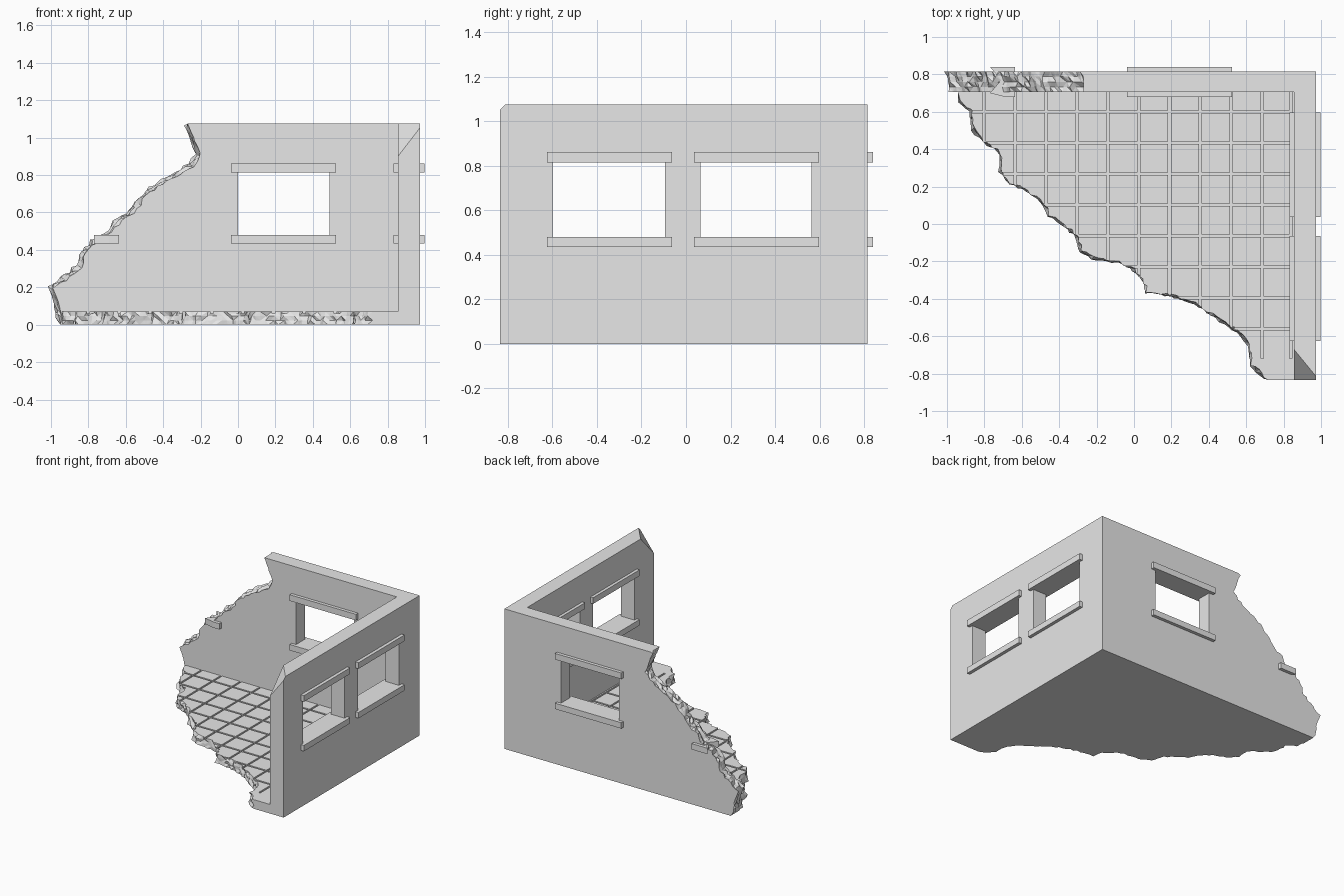
import bpy, bmesh, random
from mathutils import Vector

random.seed(4)
if "Cube" in bpy.data.objects:
    bpy.data.objects.remove(bpy.data.objects["Cube"])

grey = bpy.data.materials.new("plain grey")
grey.use_nodes = True
grey.diffuse_color = (0.8, 0.8, 0.8, 1)
grey.node_tree.nodes["Principled BSDF"].inputs["Base Color"].default_value = (0.8, 0.8, 0.8, 1)

TOP, FLOOR = 1.075, 0.07
INNER_X, OUTER_X = 0.855, 0.972
INNER_Y, OUTER_Y, FRONT_Y = 0.705, 0.815, -0.835


def finish(bm, name):
    bmesh.ops.recalc_face_normals(bm, faces=bm.faces)
    mesh = bpy.data.meshes.new(name)
    bm.to_mesh(mesh)
    bm.free()
    mesh.materials.append(grey)
    obj = bpy.data.objects.new(name, mesh)
    bpy.context.collection.objects.link(obj)
    return obj


def boxes(name, spans):
    """One object holding a box for every (low corner, high corner) pair."""
    bm = bmesh.new()
    for low, high in spans:
        low, high = Vector(low), Vector(high)
        verts = bmesh.ops.create_cube(bm, size=1)["verts"]
        for v in verts:
            v.co = (low + high) / 2 + v.co * (high - low)
    return finish(bm, name)


def boolean(obj, other, operation):
    mod = obj.modifiers.new("cut", "BOOLEAN")
    mod.operation, mod.solver, mod.object = operation, "EXACT", other
    bpy.context.view_layer.objects.active = obj
    bpy.ops.object.modifier_apply(modifier=mod.name)
    bpy.data.objects.remove(other)


def slab(name, broken, straight, place, outward, shift, rough, layers=5):
    """Slab with one rough broken edge; shift moves the far layer of that edge."""
    path = []
    for a, b in zip(broken, broken[1:]):
        a, b = Vector(a), Vector(b)
        steps = max(1, round((b - a).length / 0.028))
        path += [a.lerp(b, i / steps) for i in range(steps)]
    path.append(Vector(broken[-1]))
    outward, shift = Vector(outward).normalized(), Vector(shift)
    last = len(path) - 1
    bm = bmesh.new()
    rings = []
    for k in range(layers):
        depth = k / (layers - 1)
        ring = []
        for i, p in enumerate(path):
            q = p.copy()
            if 0 < i < last:
                q += outward * random.uniform(-rough, rough) + shift * depth
            ring.append(bm.verts.new(place(q.x, q.y, depth)))
        corners = [bm.verts.new(place(x, y, depth)) for x, y in straight] if k in (0, layers - 1) else []
        rings.append((ring, corners))
    # Rough edge as split facets
    for (low, _), (high, _) in zip(rings, rings[1:]):
        for i in range(last):
            a, b, c, d = low[i], low[i + 1], high[i + 1], high[i]
            pairs = ((a, b, c), (a, c, d)) if random.random() < 0.5 else ((a, b, d), (b, c, d))
            for tri in pairs:
                bm.faces.new(tri)
    # Caps and plain sides
    (ring0, corner0), (ring1, corner1) = rings[0], rings[-1]
    bm.faces.new(ring0 + corner0)
    bm.faces.new(ring1 + corner1)
    for a, b, c, d in zip(corner0, corner0[1:], corner1[1:], corner1):
        bm.faces.new((a, b, c, d))
    bm.faces.new([r[last] for r, _ in rings] + [corner1[0], corner0[0]])
    bm.faces.new([r[0] for r, _ in rings] + [corner1[-1], corner0[-1]])
    return finish(bm, name)


# Back wall, broken along its sloping end
wall_edge = [(-0.95, 0), (-0.95, 0.07), (-0.985, 0.19), (-0.92, 0.24), (-0.84, 0.31),
             (-0.81, 0.38), (-0.76, 0.44), (-0.67, 0.49), (-0.64, 0.54), (-0.56, 0.60),
             (-0.47, 0.71), (-0.33, 0.79), (-0.24, 0.85), (-0.20, 0.90), (-0.23, 0.98), (-0.27, TOP)]
walls = slab("ruined_walls", wall_edge, [(OUTER_X, TOP), (OUTER_X, 0)],
             lambda x, z, d: (x, INNER_Y + (OUTER_Y - INNER_Y) * d, z),
             (-1, 1), (-0.025, 0.01), 0.011)

# Side wall with its upper front corner sliced off
side = boxes("side_wall", [((INNER_X, FRONT_Y, 0), (OUTER_X, OUTER_Y, TOP))])
bm = bmesh.new()
bm.from_mesh(side.data)
a, b, c = Vector((INNER_X, FRONT_Y, 0.90)), Vector((INNER_X, -0.67, TOP)), Vector((OUTER_X, -0.813, TOP))
normal = (b - a).cross(c - a)
if normal.z < 0:
    normal.negate()
cut = bmesh.ops.bisect_plane(bm, geom=bm.verts[:] + bm.edges[:] + bm.faces[:],
                             plane_co=a, plane_no=normal, clear_outer=True)
bmesh.ops.contextual_create(bm, geom=[e for e in cut["geom_cut"] if isinstance(e, bmesh.types.BMEdge)])
bmesh.ops.recalc_face_normals(bm, faces=bm.faces)
bm.to_mesh(side.data)
bm.free()

# Floor, broken along the diagonal
floor_edge = [(-0.94, 0.70), (-0.93, 0.66), (-0.87, 0.61), (-0.86, 0.51), (-0.80, 0.44),
              (-0.71, 0.38), (-0.715, 0.29), (-0.66, 0.22), (-0.57, 0.18), (-0.48, 0.11),
              (-0.45, 0.05), (-0.37, 0), (-0.30, -0.07), (-0.28, -0.14), (-0.22, -0.18),
              (-0.08, -0.20), (0, -0.24), (0.05, -0.29), (0.07, -0.36), (0.20, -0.38),
              (0.33, -0.42), (0.44, -0.50), (0.56, -0.57), (0.62, -0.64), (0.63, -0.75),
              (0.68, -0.80), (0.72, FRONT_Y)]
floor = slab("floor", floor_edge, [(0.91, FRONT_Y), (0.91, 0.76), (-0.9, 0.76)],
             lambda x, y, d: (x, y, FLOOR * (1 - d)),
             (-1, -1), (-0.006, -0.006), 0.010, 4)

# Tile joints cut into the floor
STEP, HALF, DEPTH = 0.165, 0.007, 0.01
lines_x = [0.835 - 0.15 - STEP * i for i in range(10)] + [0.838]
lines_y = [0.60 - STEP * 1.005 * i for i in range(8)]
boolean(floor, boxes("joints_long", [((x - HALF, -0.72, FLOOR - DEPTH), (x + HALF, 0.74, 0.1))
                                     for x in lines_x]), "DIFFERENCE")
boolean(floor, boxes("joints_cross", [((-1.1, y - HALF, FLOOR - DEPTH), (0.84, y + HALF, 0.1))
                                      for y in lines_y]), "DIFFERENCE")

# Join the shell, then cut the windows
boolean(walls, side, "UNION")
boolean(walls, floor, "UNION")
back_window = (0, 0.49)
side_windows = [(-0.597, -0.095), (0.065, 0.565)]
LOW, HIGH = 0.47, 0.825
openings = [((back_window[0], 0.6, LOW), (back_window[1], 0.95, HIGH))]
openings += [((0.75, y0, LOW), (1.1, y1, HIGH)) for y0, y1 in side_windows]
boolean(walls, boxes("openings", openings), "DIFFERENCE")

# Sills and lintels run right through the walls
for part, z0, z1 in (("sill", 0.435, 0.48), ("lintel", 0.815, 0.862)):
    boxes("back_" + part, [((-0.038, 0.68, z0), (0.525, 0.84, z1))])
    for place, (y0, y1) in zip(("front", "rear"), side_windows):
        boxes("side_%s_%s" % (place, part), [((0.832, y0 - 0.028, z0), (0.997, y1 + 0.032, z1))])

# Broken sill stump at the ruined end
bm = bmesh.new()
stump = [(-0.77, 0.84), (-0.635, 0.84), (-0.635, 0.68), (-0.69, 0.68), (-0.77, 0.70), (-0.71, 0.77)]
base = bm.faces.new([bm.verts.new((x, y, 0.435)) for x, y in stump])
top = bmesh.ops.extrude_face_region(bm, geom=[base])["geom"]
bmesh.ops.translate(bm, vec=(0, 0, 0.045), verts=[v for v in top if isinstance(v, bmesh.types.BMVert)])
finish(bm, "broken_sill")
